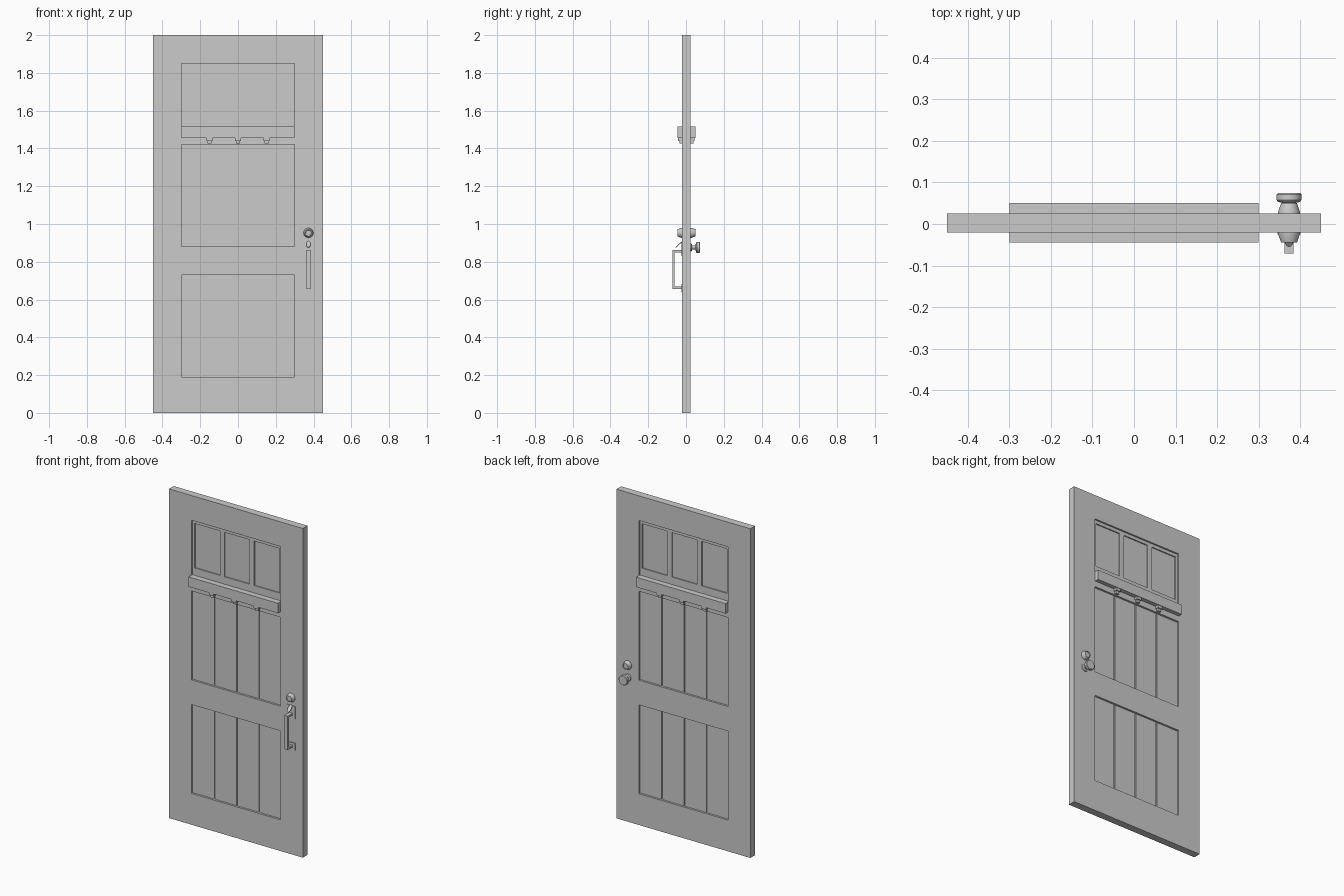
import bpy
import bmesh
from math import pi
from mathutils import Matrix, Vector

old = bpy.data.objects.get("Cube")
if old:
    bpy.data.objects.remove(old, do_unlink=True)

# Single painted grey
grey = bpy.data.materials.new("door_grey")
grey.use_nodes = True
colour = (0.6, 0.6, 0.6, 1)
grey.diffuse_color = colour
grey.node_tree.nodes["Principled BSDF"].inputs["Base Color"].default_value = colour

FRONT, BACK = -0.02, 0.025


def finish(name, bm, smooth=False):
    bmesh.ops.recalc_face_normals(bm, faces=bm.faces[:])
    mesh = bpy.data.meshes.new(name)
    bm.to_mesh(mesh)
    bm.free()
    mesh.materials.append(grey)
    obj = bpy.data.objects.new(name, mesh)
    bpy.context.collection.objects.link(obj)
    bpy.ops.object.select_all(action="DESELECT")
    obj.select_set(True)
    bpy.context.view_layer.objects.active = obj
    if smooth:
        bpy.ops.object.shade_smooth_by_angle(angle=0.6)
    return obj


def boxes(name, spans):
    """One object from boxes given as (x0, x1, y0, y1, z0, z1)."""
    bm = bmesh.new()
    for x0, x1, y0, y1, z0, z1 in spans:
        place = Matrix.Translation(((x0 + x1) / 2, (y0 + y1) / 2, (z0 + z1) / 2))
        size = Matrix.Diagonal((x1 - x0, y1 - y0, z1 - z0, 1))
        bmesh.ops.create_cube(bm, size=1, matrix=place @ size)
    return finish(name, bm)


def turned(name, x, z, profile):
    """Lathe a (radius, y) profile around the y direction."""
    bm = bmesh.new()
    verts = [bm.verts.new((x + r, y, z)) for r, y in profile]
    edges = [bm.edges.new(pair) for pair in zip(verts, verts[1:])]
    bmesh.ops.spin(bm, geom=verts + edges, cent=(x, 0, z), axis=(0, 1, 0),
                   angle=2 * pi, steps=32, use_duplicate=False)
    bmesh.ops.remove_doubles(bm, verts=bm.verts[:], dist=0.0001)
    return finish(name, bm, True)


def both_sides(x0, x1, z0, z1, depth):
    """Cutter boxes sunk to the same depth in the two faces."""
    return [(x0, x1, FRONT - 0.1, FRONT + depth, z0, z1),
            (x0, x1, BACK - depth, BACK + 0.1, z0, z1)]


def carve(target, spans):
    cutter = boxes("cutter", spans)
    cutter.hide_render = True
    mod = target.modifiers.new("carve", "BOOLEAN")
    mod.operation, mod.solver, mod.object = "DIFFERENCE", "EXACT", cutter
    bpy.context.view_layer.objects.active = target
    bpy.ops.object.modifier_apply(modifier=mod.name)
    bpy.data.objects.remove(cutter, do_unlink=True)


# Slab with sunken panels, then plank grooves and window panes
door = boxes("door_slab", [(-0.45, 0.45, FRONT, BACK, 0, 2)])
panels = [(0.19, 0.73), (0.88, 1.42)]
sunk = both_sides(-0.3, 0.3, 1.5, 1.85, 0.01)
details = []
for z0, z1 in panels:
    sunk += both_sides(-0.3, 0.3, z0, z1, 0.012)
    for x, half in ((-0.15, 0.004), (0, 0.003), (0.15, 0.004)):
        details += both_sides(x - half, x + half, z0, z1, 0.018)
for x in (-0.2, 0, 0.2):
    details += both_sides(x - 0.085, x + 0.085, 1.56, 1.83, 0.017)
carve(door, sunk)
carve(door, details)

# Ledge under the window and its stepped brackets
boxes("window_ledge", [(-0.3, 0.3, -0.045, 0.05, 1.455, 1.515)])
for i, x in enumerate((-0.15, 0, 0.15)):
    boxes(f"ledge_bracket_{i + 1}", [
        (x - 0.016, x + 0.016, -0.042, 0.046, 1.44, 1.456),
        (x - 0.011, x + 0.011, -0.034, 0.039, 1.425, 1.44)])

# Deadbolt cylinders
for name, face, out in (("front_deadbolt", FRONT, -1), ("back_deadbolt", BACK, 1)):
    turned(name, 0.373, 0.953, [(0, face), (0.026, face), (0.026, face + out * 0.005),
                                (0.019, face + out * 0.025), (0.015, face + out * 0.025),
                                (0.014, face + out * 0.022), (0, face + out * 0.022)])

# Back knob
turned("back_knob", 0.373, 0.876, [(0, BACK), (0.022, BACK), (0.02, 0.03), (0.011, 0.033),
                                   (0.011, 0.05), (0.026, 0.053), (0.03, 0.058),
                                   (0.03, 0.071), (0.027, 0.074), (0, 0.074)])

# Front pull handle with mounting plates
boxes("handle_plates", [(0.345, 0.401, -0.025, FRONT, 0.83, 0.905),
                        (0.345, 0.401, -0.025, FRONT, 0.638, 0.682)])
boxes("pull_handle", [(0.362, 0.384, -0.071, -0.061, 0.656, 0.862),
                      (0.362, 0.384, -0.061, FRONT, 0.85, 0.862),
                      (0.362, 0.384, -0.061, FRONT, 0.656, 0.668)])

# Sloping thumb latch
bm = bmesh.new()
slope = Matrix.Translation((0.373, -0.037, 0.892)) @ Matrix.Rotation(0.75, 4, "X")
bmesh.ops.create_cone(bm, cap_ends=True, segments=20, radius1=0.011, radius2=0.011, depth=0.004,
                      matrix=slope @ Matrix.Diagonal(Vector((1, 2.1, 1, 1))))
finish("thumb_latch", bm, True)
